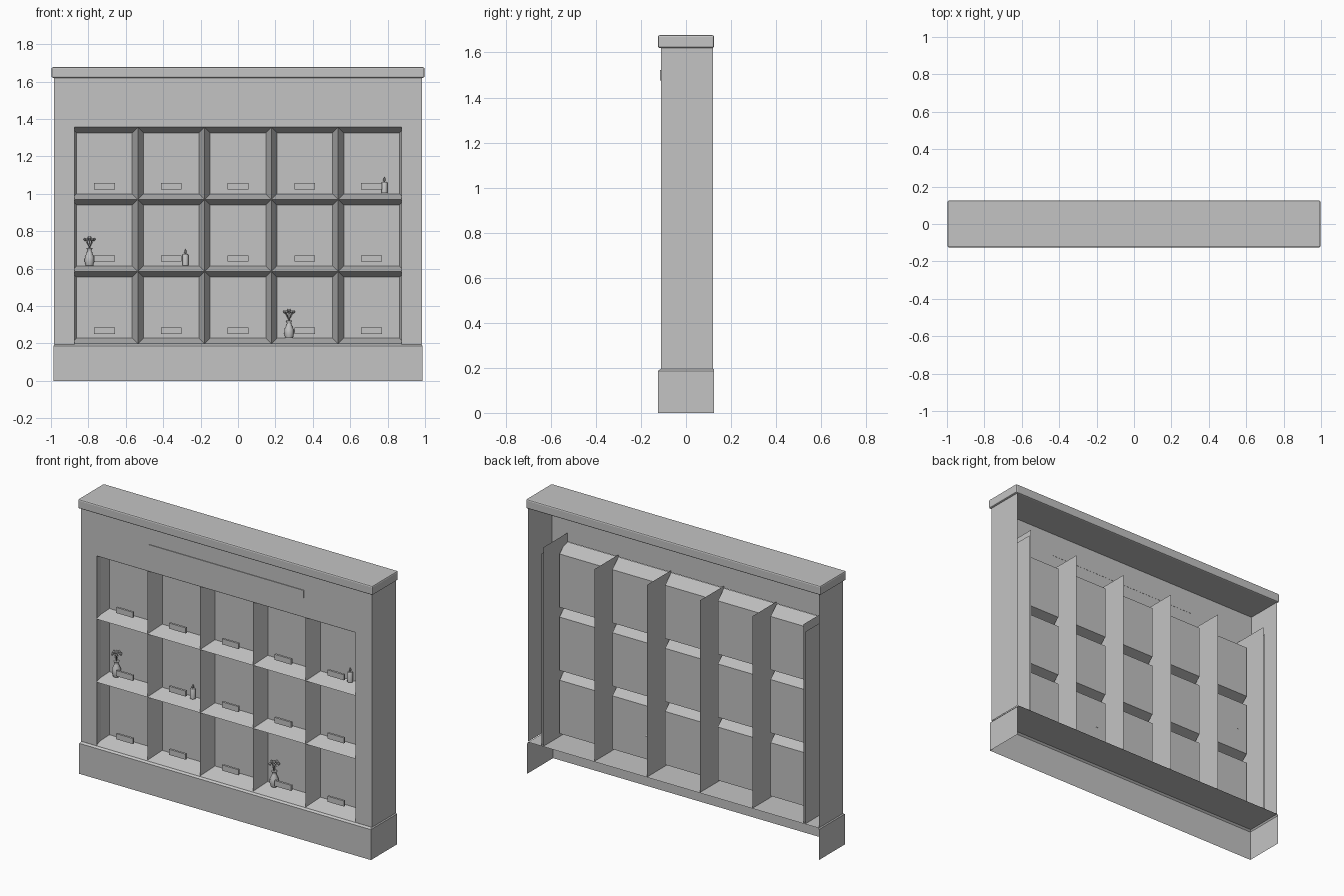
import bpy, bmesh, math
from mathutils import Vector

if "Cube" in bpy.data.objects:
    bpy.data.objects.remove(bpy.data.objects["Cube"])

stone = bpy.data.materials.new("stone_grey")
stone.diffuse_color = (0.55, 0.55, 0.55, 1)
stone.use_nodes = True
stone.node_tree.nodes["Principled BSDF"].inputs["Base Color"].default_value = stone.diffuse_color


def make(name, bm, smooth=False):
    me = bpy.data.meshes.new(name)
    bm.to_mesh(me)
    bm.free()
    me.materials.append(stone)
    ob = bpy.data.objects.new(name, me)
    bpy.context.collection.objects.link(ob)
    if smooth:
        bpy.context.view_layer.objects.active = ob
        ob.select_set(True)
        bpy.ops.object.shade_smooth_by_angle(angle=math.radians(40))
        ob.select_set(False)
    return ob


def quad(bm, *pts):
    return bm.faces.new([bm.verts.new(p) for p in pts])


def front_rect(bm, x0, x1, z0, z1, y):
    quad(bm, (x0, y, z0), (x1, y, z0), (x1, y, z1), (x0, y, z1))


def side_rect(bm, x, y0, y1, z0, z1, sign):
    pts = [(x, y0, z0), (x, y1, z0), (x, y1, z1), (x, y0, z1)]
    quad(bm, *(pts if sign > 0 else pts[::-1]))


def box(name, x0, x1, y0, y1, z0, z1, bevel=0.0):
    bm = bmesh.new()
    bmesh.ops.create_cube(bm, size=1)
    for v in bm.verts:
        v.co = ((x0 + x1) / 2 + v.co.x * (x1 - x0),
                (y0 + y1) / 2 + v.co.y * (y1 - y0),
                (z0 + z1) / 2 + v.co.z * (z1 - z0))
    if bevel:
        bmesh.ops.bevel(bm, geom=bm.edges[:], offset=bevel, segments=2,
                        profile=0.5, affect='EDGES')
    return make(name, bm)


def lathe(bm, profile, centre, n=12):
    rings = []
    for r, z in profile:
        rings.append([bm.verts.new((centre[0] + r * math.cos(2 * math.pi * i / n),
                                    centre[1] + r * math.sin(2 * math.pi * i / n),
                                    centre[2] + z)) for i in range(n)])
    for a, b in zip(rings, rings[1:]):
        for i in range(n):
            j = (i + 1) % n
            bm.faces.new((a[i], a[j], b[j], b[i]))
    bm.faces.new(rings[0][::-1])
    bm.faces.new(rings[-1])


FRONT, BACK, NICHE_BACK = -0.112, 0.12, -0.01
PX, PZ, Z0, TAPER = 0.357, 0.386, 0.198, 0.03
OPEN_X, OPEN_TOP, SIDE_X = 0.874, 1.357, 0.985

# Base: front, sides and top, with a chamfered upper edge, open behind and below
bm = bmesh.new()
rings = []
for x, y, z in ((0.987, -0.125, 0), (0.987, -0.125, 0.186), (0.98, -0.113, 0.195)):
    rings.append([bm.verts.new(p) for p in
                  ((-x, 0.125, z), (-x, y, z), (x, y, z), (x, 0.125, z))])
for a, b in zip(rings, rings[1:]):
    for i in range(3):
        bm.faces.new((a[i], a[i + 1], b[i + 1], b[i]))
bm.faces.new(rings[-1])
make("base", bm)

# Outer wall: front frame around the niches plus the two sides, open behind
bm = bmesh.new()
front_rect(bm, -SIDE_X, -OPEN_X, 0.195, OPEN_TOP, FRONT)
front_rect(bm, OPEN_X, SIDE_X, 0.195, OPEN_TOP, FRONT)
front_rect(bm, -SIDE_X, SIDE_X, OPEN_TOP, 1.622, FRONT)
for s in (-1, 1):
    side_rect(bm, s * SIDE_X, FRONT, BACK, 0.195, 1.622, s)
make("outer_wall", bm)

# Cap slab
box("cap", -0.997, 0.997, -0.125, 0.125, 1.62, 1.677, 0.008)

# Tapered niches, open to the front
bm = bmesh.new()
for c in range(5):
    for r in range(3):
        x0, z0 = (c - 2.5) * PX, Z0 + r * PZ
        x1, z1 = x0 + PX, z0 + PZ
        f = [bm.verts.new((x, FRONT, z)) for x, z in
             ((x0, z0), (x1, z0), (x1, z1), (x0, z1))]
        t = TAPER
        b = [bm.verts.new((x, NICHE_BACK, z)) for x, z in
             ((x0 + t, z0 + t), (x1 - t, z0 + t), (x1 - t, z1 - t), (x0 + t, z1 - t))]
        bm.faces.new(b)
        for i in range(4):
            j = (i + 1) % 4
            bm.faces.new((f[i], f[j], b[j], b[i]))
make("niches", bm)

# Upright divider sheets running to the back
bm = bmesh.new()
for i in range(6):
    side_rect(bm, (i - 2.5) * PX, FRONT, BACK, 0.195, 1.37, 1)
for s in (-1, 1):
    side_rect(bm, s * 0.88, FRONT, BACK, 0.195, 1.412, -s)
make("dividers", bm)

# Small plates, one in each niche
for c in range(5):
    for r in range(3):
        x, z = (c - 2) * PX, 0.268 + r * PZ
        box("niche_plate", x - 0.056, x + 0.056, -0.077, -0.064, z - 0.017, z + 0.017)

# Thin blank plate on the header
box("header_plate", -0.525, 0.525, -0.116, -0.111, 1.475, 1.522)

# Vases with stems and flower heads
for x, z in ((-0.794, 0.617), (0.273, 0.23)):
    bm = bmesh.new()
    y = -0.04
    lathe(bm, ((0.020, 0), (0.026, 0.02), (0.025, 0.045), (0.013, 0.072),
               (0.011, 0.08), (0.017, 0.092)), (x, y, z))
    for k in range(5):
        a = 2 * math.pi * k / 5 + 0.3
        d = Vector((math.cos(a), math.sin(a), 0))
        foot = Vector((x, y, z + 0.08)) - d * 0.006
        head = Vector((x, y, z + 0.137)) + d * 0.024
        w = Vector((-d.y, d.x, 0)) * 0.003
        quad(bm, foot - w, foot + w, head + w, head - w)
        lathe(bm, ((0.004, -0.006), (0.010, 0.002), (0.006, 0.009)), head, 6)
    lathe(bm, ((0.004, 0.138), (0.011, 0.146), (0.006, 0.155)), (x, y, z), 6)
    make("flower_vase", bm, True)

# Candles with flames
for x, z in ((0.783, 1.003), (-0.281, 0.617)):
    bm = bmesh.new()
    lathe(bm, ((0.016, 0), (0.016, 0.055), (0.013, 0.06)), (x, -0.035, z))
    lathe(bm, ((0.002, 0.06), (0.007, 0.07), (0.005, 0.078), (0.001, 0.087)),
          (x, -0.035, z), 8)
    make("candle", bm, True)
